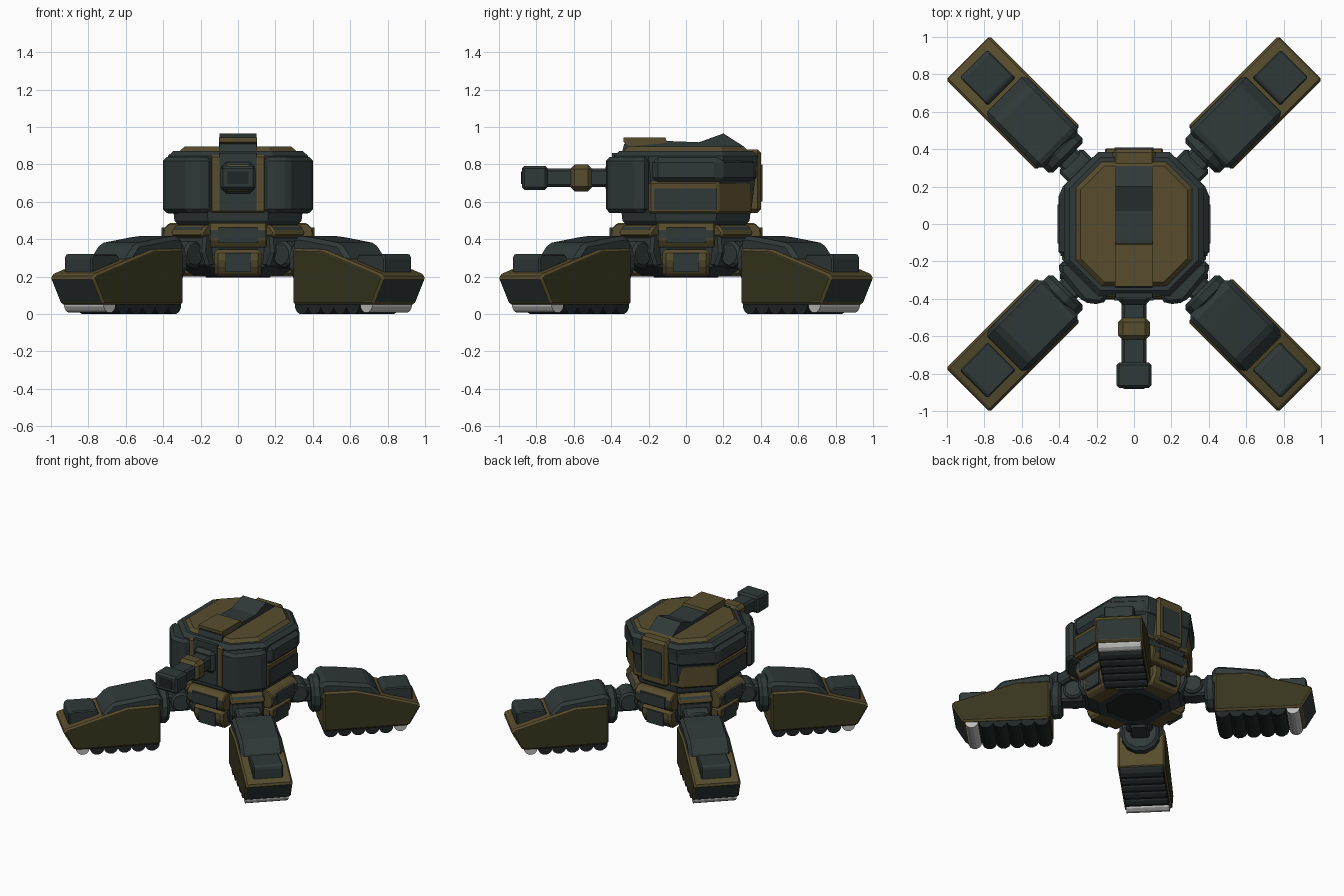
import bpy, bmesh, math
from mathutils import Vector

if "Cube" in bpy.data.objects:
    bpy.data.objects.remove(bpy.data.objects["Cube"])


def material(name, rgb):
    m = bpy.data.materials.new(name)
    m.diffuse_color = (*rgb, 1)
    m.use_nodes = True
    m.node_tree.nodes["Principled BSDF"].inputs["Base Color"].default_value = m.diffuse_color
    return m


DARK = material("slate", (0.029, 0.040, 0.040))
BROWN = material("olive_brown", (0.095, 0.073, 0.026))
OLIVE = material("dark_olive", (0.038, 0.036, 0.013))
BLACK = material("tread_black", (0.014, 0.019, 0.019))
WHITE = material("light_grey", (0.50, 0.50, 0.49))


def finish(name, bm, mats, bevel):
    bmesh.ops.recalc_face_normals(bm, faces=bm.faces)
    me = bpy.data.meshes.new(name)
    bm.to_mesh(me)
    bm.free()
    for m in mats:
        me.materials.append(m)
    ob = bpy.data.objects.new(name, me)
    bpy.context.collection.objects.link(ob)
    if bevel:
        mod = ob.modifiers.new("bevel", 'BEVEL')
        mod.width, mod.segments, mod.limit_method = bevel, 1, 'ANGLE'
    return ob


# Extrude a 2D profile from c0 to c1 along an axis; insets = (normal direction, width, material)
def prism(name, pts, c0, c1, axis, mat, bevel=0.0, insets=()):
    put = {'x': lambda a, b, c: (c, a, b),
           'y': lambda a, b, c: (a, c, b),
           'z': lambda a, b, c: (a, b, c)}[axis]
    bm = bmesh.new()
    lo = [bm.verts.new(put(a, b, c0)) for a, b in pts]
    hi = [bm.verts.new(put(a, b, c1)) for a, b in pts]
    bm.faces.new(lo)
    bm.faces.new(hi)
    for i in range(len(pts)):
        j = (i + 1) % len(pts)
        bm.faces.new((lo[i], lo[j], hi[j], hi[i]))
    bmesh.ops.recalc_face_normals(bm, faces=bm.faces)
    mats = [mat]
    for d, width, m in insets:
        mats.append(m)
        bm.normal_update()
        chosen = [f for f in bm.faces if f.normal.dot(Vector(d)) > 0.85]
        bmesh.ops.inset_individual(bm, faces=chosen, thickness=width)
        for f in chosen:
            f.material_index = len(mats) - 1
    return finish(name, bm, mats, bevel)


def box(name, x, y, z, mat, bevel=0.0, insets=()):
    return prism(name, [(x[0], y[0]), (x[1], y[0]), (x[1], y[1]), (x[0], y[1])],
                 z[0], z[1], 'z', mat, bevel, insets)


def ngon(a, b, r, n):
    return [(a + r * math.cos(2 * math.pi * (i + .5) / n),
             b + r * math.sin(2 * math.pi * (i + .5) / n)) for i in range(n)]


# Stack of chamfered squares: (z, half size x, half size y, chamfer)
def octa_loft(name, levels, mat, bevel=0.0):
    bm = bmesh.new()
    rings = []
    for z, hx, hy, c in levels:
        p = [(hx, c - hy), (hx, hy - c), (hx - c, hy), (c - hx, hy),
             (-hx, hy - c), (-hx, c - hy), (c - hx, -hy), (hx - c, -hy)]
        rings.append([bm.verts.new((x, y, z)) for x, y in p])
    bm.faces.new(rings[0])
    bm.faces.new(rings[-1])
    for a, b in zip(rings, rings[1:]):
        for i in range(8):
            j = (i + 1) % 8
            bm.faces.new((a[i], a[j], b[j], b[i]))
    return finish(name, bm, [mat], bevel)


def four(objs, start):
    for ob in objs:
        for k in range(4):
            o = ob if k == 0 else ob.copy()
            if k:
                bpy.context.collection.objects.link(o)
            o.rotation_euler.z = start + k * math.pi / 2


def mirrored(pts):
    return [(-a, b) for a, b in pts]


# Legs, built pointing along +x and turned to the four diagonals
leg = [
    prism("leg_shell", [(.573, .05), (1.18, .05), (1.262, .195), (1.24, .215), (.81, .345), (.573, .35)],
          -.165, .165, 'y', BROWN, .016,
          [((0, 1, 0), .018, OLIVE), ((0, -1, 0), .018, OLIVE), ((.9, 0, -.45), .022, DARK)]),
    prism("leg_cover", [(.555, .28), (.555, .40), (.60, .418), (.68, .41), (.91, .378), (.99, .29), (.99, .24)],
          -.150, .150, 'y', DARK, .022),
    prism("toe_block", [(1.0, .17), (1.0, .30), (1.02, .32), (1.20, .32), (1.212, .30), (1.212, .17)],
          -.105, .105, 'y', DARK, .008),
    prism("toe_bar", ngon(1.12, .052, .047, 12), -.15, .15, 'y', WHITE),
    prism("knee_disc", ngon(0, .28, .135, 12), .50, .58, 'x', DARK, .02),
    prism("knee_arm", [(-.065, .24), (.065, .24), (.065, .37), (-.065, .37)], .34, .52, 'x', DARK, .015),
    prism("hip_knuckle", ngon(.415, .32, .075, 10), -.09, .09, 'y', DARK, .015),
    prism("hip_socket", [(.26, .25), (.345, .25), (.38, .33), (.37, .42), (.26, .44)],
          -.12, .12, 'y', DARK, .015),
    prism("hip_bracket", [(.27, .41), (.385, .41), (.395, .44), (.36, .475), (.27, .48)],
          -.12, .12, 'y', BROWN, .012, [((.6, 0, .8), .02, DARK)]),
]
for i in range(5):
    leg.append(prism("tread_roller", ngon(.63 + .097 * i, .05, .052, 12), -.15, .15, 'y', BLACK))
four(leg, math.pi / 4)

# Lower hull
octa_loft("hull", [(.20, .23, .23, .11), (.25, .30, .30, .15), (.46, .32, .32, .17)], DARK)
octa_loft("hull_belly", [(.195, .17, .17, .08), (.21, .18, .18, .08)], BLACK)
octa_loft("turret_neck", [(.45, .30, .30, .16), (.50, .34, .34, .18), (.545, .345, .345, .18)], DARK)
four([
    prism("hull_upper_block", [(.26, .355), (.375, .355), (.405, .40), (.40, .455), (.37, .485), (.26, .49)],
          -.155, .155, 'y', BROWN, .018, [((1, 0, 0), .010, DARK)]),
    box("hull_upper_panel", (.39, .409), (-.105, .105), (.38, .462), DARK),
    prism("hull_lower_block", [(.2, .2), (.33, .2), (.375, .27), (.37, .345), (.2, .35)],
          -.125, .125, 'y', BROWN, .018),
    box("hull_lower_panel", (.36, .379), (-.07, .07), (.225, .325), DARK),
], 0)

# Turret core and roof
octa_loft("turret_core", [(.535, .345, .345, .18), (.60, .36, .355, .18), (.845, .375, .385, .185),
                          (.872, .345, .355, .165)], DARK)
octa_loft("turret_roof", [(.862, .322, .34, .145), (.895, .285, .31, .125)], BROWN)

# Side and rear armour
wrap = [(.385, -.2), (.385, .17), (.2, .35), (-.2, .35), (-.385, .17), (-.385, -.2)]
band = [(.402, -.18), (.402, .18), (.2, .378), (-.2, .378), (-.402, .18), (-.402, -.18)]
prism("lower_armour", wrap, .537, .71, 'z', BROWN, .012)
prism("upper_armour", band, .70, .84, 'z', DARK, .03)
for s in (1, -1):
    box("side_panel", sorted((s * .37, s * .392)), (-.17, .165), (.555, .67), DARK)
box("rear_column", (-.115, .115), (.30, .402), (.54, .88), BROWN, .02)
box("rear_panel", (-.075, .075), (.39, .408), (.60, .80), DARK)

# Front cheeks
cheek = [(.14, -.34), (.14, -.405), (.18, -.43), (.27, -.42), (.402, -.26), (.402, -.20), (.28, -.20)]
prism("cheek_right", cheek, .54, .84, 'z', DARK, .022)
prism("cheek_left", mirrored(cheek), .54, .84, 'z', DARK, .022)
box("front_frame", (-.148, .148), (-.39, -.30), (.54, .85), BROWN, .01)
box("front_panel", (-.10, .10), (-.396, -.35), (.55, .86), DARK)

# Spine on the roof
prism("spine", [(-.36, .80), (-.33, .91), (-.11, .925), (.07, .918), (.20, .965), (.31, .895), (.33, .80)],
      -.10, .10, 'x', DARK)
prism("spine_plate", [(-.335, .943), (-.11, .943), (-.10, .915), (-.30, .895), (-.335, .92)],
      -.102, .102, 'x', BROWN)


# Gun, boxes along y around the barrel axis
def gun(name, y0, y1, hx, hz, mat, bevel):
    box(name, (-hx, hx), (y0, y1), (.728 - hz, .728 + hz), mat, bevel)


gun("gun_mantlet", -.43, -.33, .088, .085, DARK, .025)
gun("barrel", -.76, -.38, .066, .050, DARK, .014)
gun("barrel_band", -.62, -.50, .085, .072, BROWN, .025)
gun("muzzle", -.878, -.74, .093, .064, DARK, .014)
box("muzzle_bore", (-.055, .055), (-.881, -.87), (.695, .761), BLACK)
